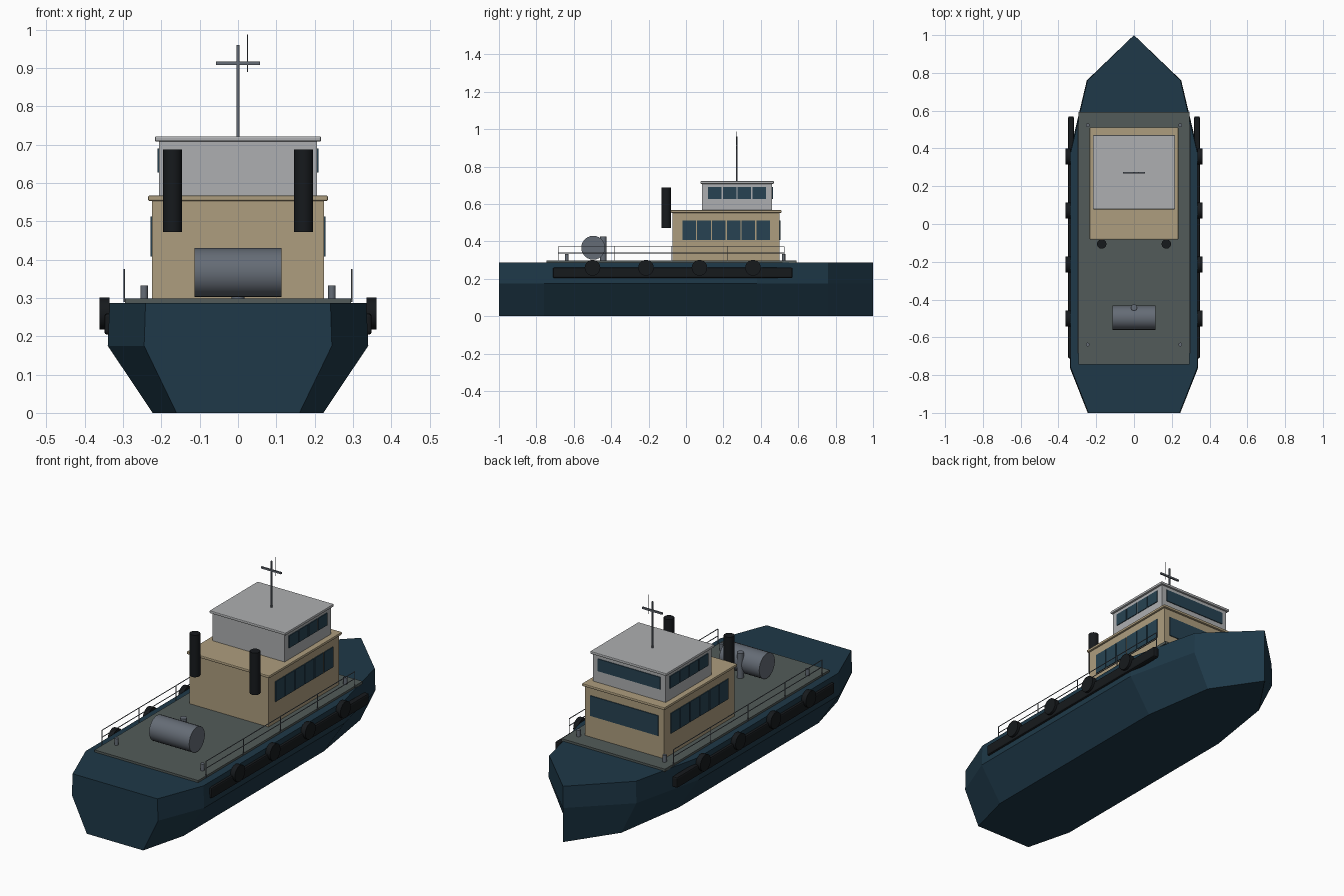
import bpy, bmesh, math
from mathutils import Vector

if "Cube" in bpy.data.objects:
    bpy.data.objects.remove(bpy.data.objects["Cube"])


def material(name, rgb):
    m = bpy.data.materials.new(name)
    m.diffuse_color = (*rgb, 1)
    m.use_nodes = True
    m.node_tree.nodes["Principled BSDF"].inputs["Base Color"].default_value = m.diffuse_color
    return m


NAVY = material("navy_paint", (0.013, 0.04, 0.065))
DECK = material("deck_paint", (0.085, 0.105, 0.1))
CREAM = material("cream_paint", (0.42, 0.34, 0.21))
PALE = material("pale_paint", (0.42, 0.43, 0.44))
GLASS = material("dark_glass", (0.02, 0.055, 0.085))
BLACK = material("black_rubber", (0.008, 0.01, 0.012))
STEEL = material("steel", (0.13, 0.15, 0.18))


def finish(name, bm, mat):
    me = bpy.data.meshes.new(name)
    bmesh.ops.recalc_face_normals(bm, faces=bm.faces)
    bm.to_mesh(me)
    bm.free()
    me.materials.append(mat)
    ob = bpy.data.objects.new(name, me)
    bpy.context.collection.objects.link(ob)
    return ob


def box(name, x, y, z, mat, bevel=0):
    """Box from (min, max) pairs on each axis."""
    bm = bmesh.new()
    bmesh.ops.create_cube(bm, size=1)
    for v in bm.verts:
        v.co = [r[0] + (c + 0.5) * (r[1] - r[0]) for c, r in zip(v.co, (x, y, z))]
    ob = finish(name, bm, mat)
    if bevel:
        mod = ob.modifiers.new("bevel", "BEVEL")
        mod.width, mod.segments = bevel, 2
    return ob


def rod(name, a, b, r, mat, sides=16):
    """Cylinder from point a to point b, smooth round the side."""
    a, b = Vector(a), Vector(b)
    d = b - a
    bm = bmesh.new()
    bmesh.ops.create_cone(bm, cap_ends=True, segments=sides, radius1=r, radius2=r, depth=d.length)
    rot = Vector((0, 0, 1)).rotation_difference(d).to_matrix().to_4x4()
    bmesh.ops.transform(bm, matrix=rot, verts=bm.verts)
    bmesh.ops.translate(bm, vec=(a + b) / 2, verts=bm.verts)
    for f in bm.faces:
        f.smooth = len(f.verts) == 4
    for e in bm.edges:
        e.smooth = all(len(f.verts) == 4 for f in e.link_faces)
    return finish(name, bm, mat)


# Hull: chined sections lofted from transom to a vertical stem
bm = bmesh.new()
rings = []
for y, w in ((-1, 0.245), (-0.76, 0.34), (0.38, 0.34), (0.76, 0.25)):
    half = [(0.655 * w, 0), (w, 0.175), (0.985 * w, 0.287)]
    section = half + [(-x, z) for x, z in reversed(half)]
    rings.append([bm.verts.new((x, y, z)) for x, z in section])
stem = [bm.verts.new((0, 1, z)) for z in (0, 0.175, 0.287)]
rings.append(stem + stem[::-1])
bm.faces.new(rings[0])
for r, s in zip(rings, rings[1:]):
    for i in range(6):
        j = (i + 1) % 6
        bm.faces.new(list(dict.fromkeys((r[i], r[j], s[j], s[i]))))
finish("hull", bm, NAVY)

box("deck", (-0.295, 0.295), (-0.745, 0.592), (0.284, 0.298), DECK)

# Deckhouse and wheelhouse, each with an overhanging roof
box("deckhouse", (-0.225, 0.225), (-0.073, 0.5), (0.297, 0.555), CREAM)
box("deckhouse_roof", (-0.235, 0.235), (-0.082, 0.511), (0.553, 0.567), CREAM, 0.004)
box("wheelhouse", (-0.206, 0.206), (0.085, 0.46), (0.566, 0.71), PALE)
box("wheelhouse_roof", (-0.217, 0.217), (0.077, 0.47), (0.708, 0.722), PALE, 0.004)


# Windows: a row of panes on each side, one wide pane facing the bow
def windows(name, wall, y0, y1, z, panes, bow_y, bow_half):
    pitch = (y1 - y0) / panes
    for side in (-1, 1):
        for i in range(panes):
            y = y0 + i * pitch
            x = sorted((side * (wall - 0.004), side * (wall + 0.004)))
            box(f"{name}_side_window", x, (y + 0.003, y + pitch - 0.003), z, GLASS)
    box(f"{name}_bow_window", (-bow_half, bow_half), (bow_y - 0.004, bow_y + 0.004), z, GLASS)


windows("deckhouse", 0.225, -0.022, 0.452, (0.408, 0.512), 6, 0.5, 0.193)
windows("wheelhouse", 0.206, 0.115, 0.43, (0.627, 0.69), 4, 0.46, 0.178)

# Mast, yard and whip aerial
rod("mast", (0, 0.272, 0.72), (0, 0.272, 0.96), 0.004, STEEL, 8)
box("yard", (-0.057, 0.057), (0.268, 0.276), (0.908, 0.917), STEEL)
rod("aerial", (0.025, 0.272, 0.89), (0.025, 0.272, 0.988), 0.0013, STEEL, 6)

# Towing winch and post
rod("winch_drum", (-0.114, -0.496, 0.366), (0.114, -0.496, 0.366), 0.064, STEEL, 24)
rod("tow_post", (0, -0.442, 0.297), (0, -0.442, 0.427), 0.017, STEEL)

# Everything that repeats on both sides
for s in (-1, 1):
    rod("funnel", (s * 0.171, -0.106, 0.472), (s * 0.171, -0.106, 0.688), 0.025, BLACK, 20)
    for y in (-0.638, 0.523):
        rod("bollard", (s * 0.245, y, 0.297), (s * 0.245, y, 0.332), 0.01, STEEL, 12)

    # Rubbing strip and round fenders
    box("rubbing_strip", sorted((s * 0.318, s * 0.349)), (-0.712, 0.57), (0.204, 0.26), BLACK, 0.008)
    for i in range(4):
        y = -0.5 + i * 0.286
        rod("round_fender", (s * 0.335, y, 0.259), (s * 0.362, y, 0.259), 0.042, BLACK, 20)

    # Railing
    x = s * 0.297
    for i in range(5):
        y = -0.683 + i * 0.302
        rod("rail_post", (x, y, 0.29), (x, y, 0.374), 0.0022, STEEL, 6)
    for z in (0.338, 0.374):
        rod("rail", (x, -0.683, z), (x, 0.525, z), 0.0022, STEEL, 6)
